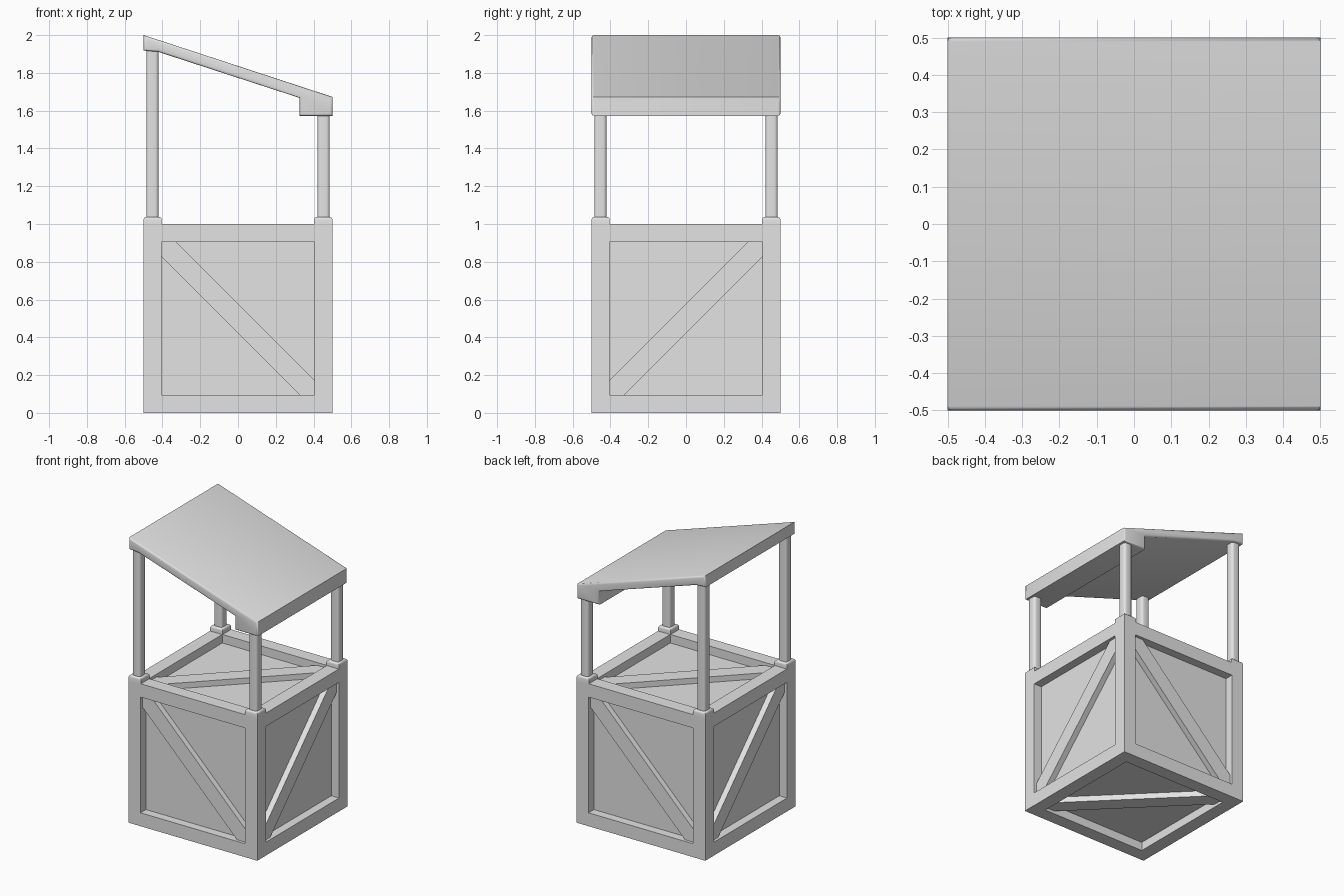
import bpy, bmesh, math
from mathutils import Matrix, Vector

cube = bpy.data.objects.get("Cube")
if cube:
    bpy.data.objects.remove(cube, do_unlink=True)

grey = bpy.data.materials.new("plain_grey")
grey.use_nodes = True
grey.diffuse_color = (0.77, 0.77, 0.77, 1)
grey.node_tree.nodes["Principled BSDF"].inputs["Base Color"].default_value = (0.77, 0.77, 0.77, 1)

BORDER, RECESS, BRACE_DROP = 0.094, 0.06, 0.02
INNER = 0.5 - BORDER


def make_object(name, bm, smooth=False):
    bmesh.ops.recalc_face_normals(bm, faces=bm.faces)
    mesh = bpy.data.meshes.new(name)
    bm.to_mesh(mesh)
    bm.free()
    mesh.materials.append(grey)
    obj = bpy.data.objects.new(name, mesh)
    bpy.context.collection.objects.link(obj)
    if smooth:
        bpy.ops.object.select_all(action="DESELECT")
        obj.select_set(True)
        bpy.context.view_layer.objects.active = obj
        bpy.ops.object.shade_smooth_by_angle(angle=math.radians(50))
    return obj


def round_edges(bm, edges, width):
    bmesh.ops.bevel(bm, geom=edges, offset=width, segments=3, profile=0.5,
                    affect="EDGES")


def box(name, low, high, bevel, is_round):
    """A box whose edges chosen by is_round(edge) are rounded."""
    low, high = Vector(low), Vector(high)
    bm = bmesh.new()
    bmesh.ops.create_cube(bm, size=1)
    bmesh.ops.scale(bm, vec=high - low, verts=bm.verts)
    bmesh.ops.translate(bm, vec=(low + high) / 2, verts=bm.verts)
    round_edges(bm, [e for e in bm.edges if is_round(e)], bevel)
    return make_object(name, bm, smooth=True)


def prism(name, outline, start, end, bevel=0):
    """Extrude an x-z outline along y."""
    bm = bmesh.new()
    face = bm.faces.new([bm.verts.new((x, start, z)) for x, z in outline])
    extruded = bmesh.ops.extrude_face_region(bm, geom=[face])["geom"]
    moved = [v for v in extruded if isinstance(v, bmesh.types.BMVert)]
    bmesh.ops.translate(bm, vec=(0, end - start, 0), verts=moved)
    if bevel:
        # Round the rim of both end faces
        rim = [e for e in bm.edges if abs(e.verts[0].co.y - e.verts[1].co.y) < 0.01]
        bmesh.ops.recalc_face_normals(bm, faces=bm.faces)
        round_edges(bm, rim, bevel)
    return make_object(name, bm, smooth=bevel > 0)


def vertical(edge):
    return abs(edge.verts[0].co.z - edge.verts[1].co.z) > 0.01


def top_rim(edge):
    return min(v.co.z for v in edge.verts) > 1.02


# Crate with a square-walled recess in every face
bm = bmesh.new()
bmesh.ops.create_cube(bm, size=1)
bmesh.ops.translate(bm, vec=(0, 0, 0.5), verts=bm.verts)
panels = bm.faces[:]
bmesh.ops.inset_individual(bm, faces=panels, thickness=BORDER, use_even_offset=True)
for panel in panels:
    shift = -RECESS * panel.normal
    pushed = bmesh.ops.extrude_discrete_faces(bm, faces=[panel])["faces"][0]
    bmesh.ops.translate(bm, vec=shift, verts=pushed.verts)
make_object("crate", bm)

# Diagonal braces, cut to fit the recess corners
CUT = INNER - 0.078 * 2
brace = [(-INNER, INNER), (0.156 - INNER - 0.078, INNER), (INNER, -CUT - 0.078),
         (INNER, -INNER), (CUT + 0.078, -INNER), (-INNER, CUT + 0.078)]
quarter = math.pi / 2
turns = {
    "front": Matrix(),
    "left": Matrix.Rotation(quarter, 4, "Z"),
    "back": Matrix.Rotation(2 * quarter, 4, "Z"),
    "right": Matrix.Rotation(-quarter, 4, "Z"),
    "top": Matrix.Rotation(quarter, 4, "Z") @ Matrix.Rotation(-quarter, 4, "X"),
    "bottom": Matrix.Rotation(quarter, 4, "Z") @ Matrix.Rotation(quarter, 4, "X"),
}
for side, turn in turns.items():
    flip = -1 if side in ("left", "right") else 1
    obj = prism(side + "_brace", [(flip * x, z) for x, z in brace],
                BRACE_DROP - 0.5, RECESS - 0.49)
    obj.matrix_world = Matrix.Translation((0, 0, 0.5)) @ turn

# Corner posts and their feet
for sx, side, top in ((-1, "right", 1.93), (1, "left", 1.59)):
    for sy, end in ((-1, "front"), (1, "back")):
        x, y, r, f = sx * 0.453, sy * 0.453, 0.032, 0.048
        box(f"{end}_{side}_post", (x - r, y - r, 1.0), (x + r, y + r, top),
            0.016, vertical)
        x, y = sx * (0.5 - f), sy * (0.5 - f)
        box(f"{end}_{side}_foot", (x - f, y - f, 0.99), (x + f, y + f, 1.037),
            0.014, top_rim)

# Sloped roof with a beam along the low edge
roof = [(-0.5, 2.0), (0.5, 1.673), (0.5, 1.573), (0.325, 1.573),
        (0.325, 1.668), (-0.425, 1.912), (-0.5, 1.918)]
prism("roof", roof, -0.5, 0.5, 0.012)
